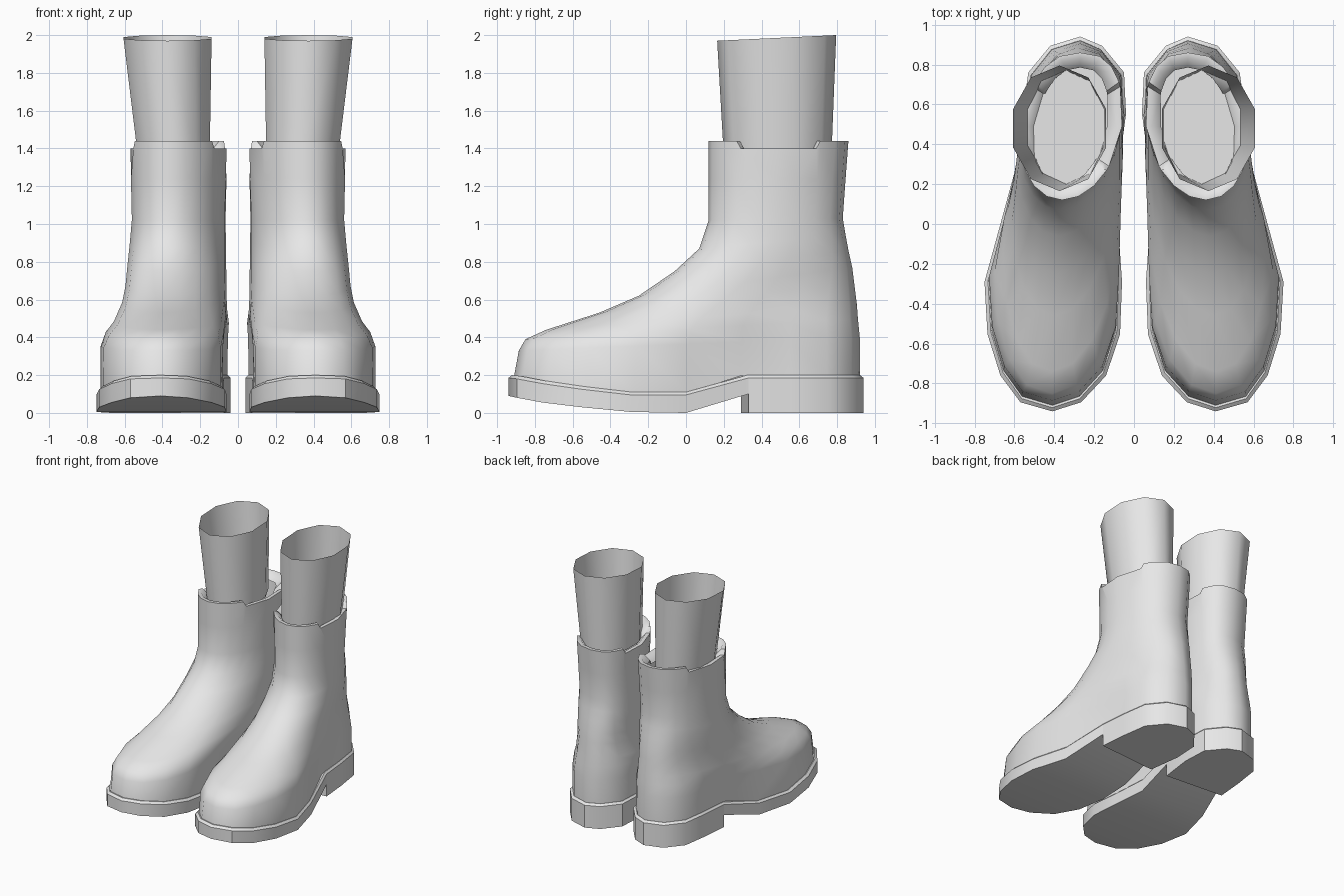
import bpy, bmesh, math

cube = bpy.data.objects.get("Cube")
if cube:
    bpy.data.objects.remove(cube, do_unlink=True)

grey = bpy.data.materials.new("light_grey")
grey.use_nodes = True
GREY = (0.8, 0.8, 0.8, 1)
grey.diffuse_color = GREY
grey.node_tree.nodes["Principled BSDF"].inputs["Base Color"].default_value = GREY

# Foot outline from toe to heel: inner x, outer x, sole top z, sole bottom z
OUTLINE = [(.41, .41, .2, .09), (.265, .57, .195, .08), (.14, .67, .17, .055),
           (.07, .735, .14, .03), (.06, .75, .11, .005), (.08, .67, .11, 0),
           (.075, .58, .2, .1), (.04, .56, .2, 0), (.05, .53, .2, 0),
           (.16, .42, .2, 0), (.27, .27, .2, 0)]
N = len(OUTLINE) - 1
STEPS = [(1 - math.cos(math.pi * i / N)) / 2 for i in range(N + 1)]
RIM_STEPS = STEPS[:3] + [.2, .23, .5, .77, .8] + STEPS[8:]


def lerp(a, b, t):
    return a + (b - a) * t


def loft(name, rings, side, angle, cap_start=False, cap_end=False):
    """Join closed rings of points into one surface, mirrored when side is -1."""
    bm = bmesh.new()
    rows = [[bm.verts.new((x * side, y, z)) for x, y, z in ring] for ring in rings]
    for a, b in zip(rows, rows[1:]):
        for k in range(len(a)):
            m = (k + 1) % len(a)
            bm.faces.new((a[k], a[m], b[m], b[k]))
    if cap_start:
        bm.faces.new(rows[0])
    if cap_end:
        bm.faces.new(rows[-1])
    bmesh.ops.remove_doubles(bm, verts=bm.verts, dist=0.0005)
    bmesh.ops.recalc_face_normals(bm, faces=bm.faces)
    mesh = bpy.data.meshes.new(name)
    bm.to_mesh(mesh)
    bm.free()
    obj = bpy.data.objects.new(name, mesh)
    bpy.context.collection.objects.link(obj)
    mesh.materials.append(grey)
    bpy.ops.object.select_all(action='DESELECT')
    obj.select_set(True)
    bpy.context.view_layer.objects.active = obj
    bpy.ops.object.shade_smooth_by_angle(angle=math.radians(angle))
    return obj


def boot_ring(yf, zf, yb, zb, half, round_mix, cx_front, rim=False, on_sole=False):
    """Tilted ring, blended from the foot outline to an oval."""
    inner, outer = [], []
    for i, s in enumerate(RIM_STEPS if rim else STEPS):
        xi, xo, top, _ = OUTLINE[i]
        mid = (xi + xo) / 2
        bulge = 2 * math.sqrt(max(s * (1 - s), 0))
        if s > .5:
            bulge **= .8
        cx = lerp(cx_front, .27, s)
        z = top - .005 if on_sole else lerp(zf, zb, s)
        if rim and 4 <= i <= 6:
            z -= .04                      # side notches of the collar
        y = lerp(yf, yb, s)
        inner.append((lerp(lerp(mid, xi, .94), cx - half * bulge, round_mix), y, z))
        outer.append((lerp(lerp(mid, xo, .94), cx + half * bulge, round_mix), y, z))
    return inner + outer[-2:0:-1]


# Front y, front z, back y, back z, half width, roundness, front centre
UPPER = [(-.885, .33, .92, .4, .33, .05, .41), (-.85, .39, .91, .5, .31, .4, .41),
         (-.74, .44, .905, .57, .285, .75, .41), (-.46, .53, .89, .69, .265, .95, .4),
         (-.25, .62, .88, .77, .26, 1, .39), (-.06, .75, .86, .86, .255, 1, .38),
         (.07, .87, .845, .94, .25, 1, .37), (.12, 1.02, .83, 1.03, .245, 1, .36),
         (.12, 1.24, .845, 1.24, .25, 1, .36)]


def make_upper(side, label):
    rings = [boot_ring(-.91, .2, .92, .2, .33, 0, .41, on_sole=True)]
    rings += [boot_ring(*row) for row in UPPER]
    # Collar edge, folded inward
    for inset, z in ((0, 1.44), (.03, 1.44), (.075, 1.39)):
        rings.append(boot_ring(.12 + inset, z, .86 - inset, z, .255 - inset, 1, .36, rim=True))
    loft(label + "_boot_upper", rings, side, 50)


def make_sole(side, label):
    sections = []

    def section(i, bottom):
        xi, xo, top, _ = OUTLINE[i]
        y = lerp(-.94, .94, STEPS[i])
        mid = (xi + xo) / 2
        ai, ao = lerp(mid, xi, .95), lerp(mid, xo, .95)
        yo = y + (.04 if i == 6 else 0)   # heel front is slightly slanted
        sections.append([(ai, y * .98, top), (xi, y, top - .015), (xi, y, bottom),
                         (xo, yo, bottom), (xo, yo, top - .015), (ao, yo * .98, top)])

    for i, row in enumerate(OUTLINE):
        section(i, row[3])
        if i == 6:
            section(i, 0)                 # step down to the heel block
    loft(label + "_sole", sections, side, 35)


def make_leg_tube(side, label):
    def ring(cx, rx, cy, ry, z, slope):
        angles = [math.pi / 2 + math.tau * k / 10 for k in range(10)]
        return [(cx + rx * math.cos(a), cy + ry * math.sin(a), z + slope * math.sin(a))
                for a in angles]
    rings = [ring(.34, .2, .485, .285, 1.36, 0), ring(.373, .245, .48, .315, 1.985, .015)]
    loft(label + "_leg_tube", rings, side, 50, cap_start=True)


for side, label in ((1, "left"), (-1, "right")):
    make_upper(side, label)
    make_sole(side, label)
    make_leg_tube(side, label)
